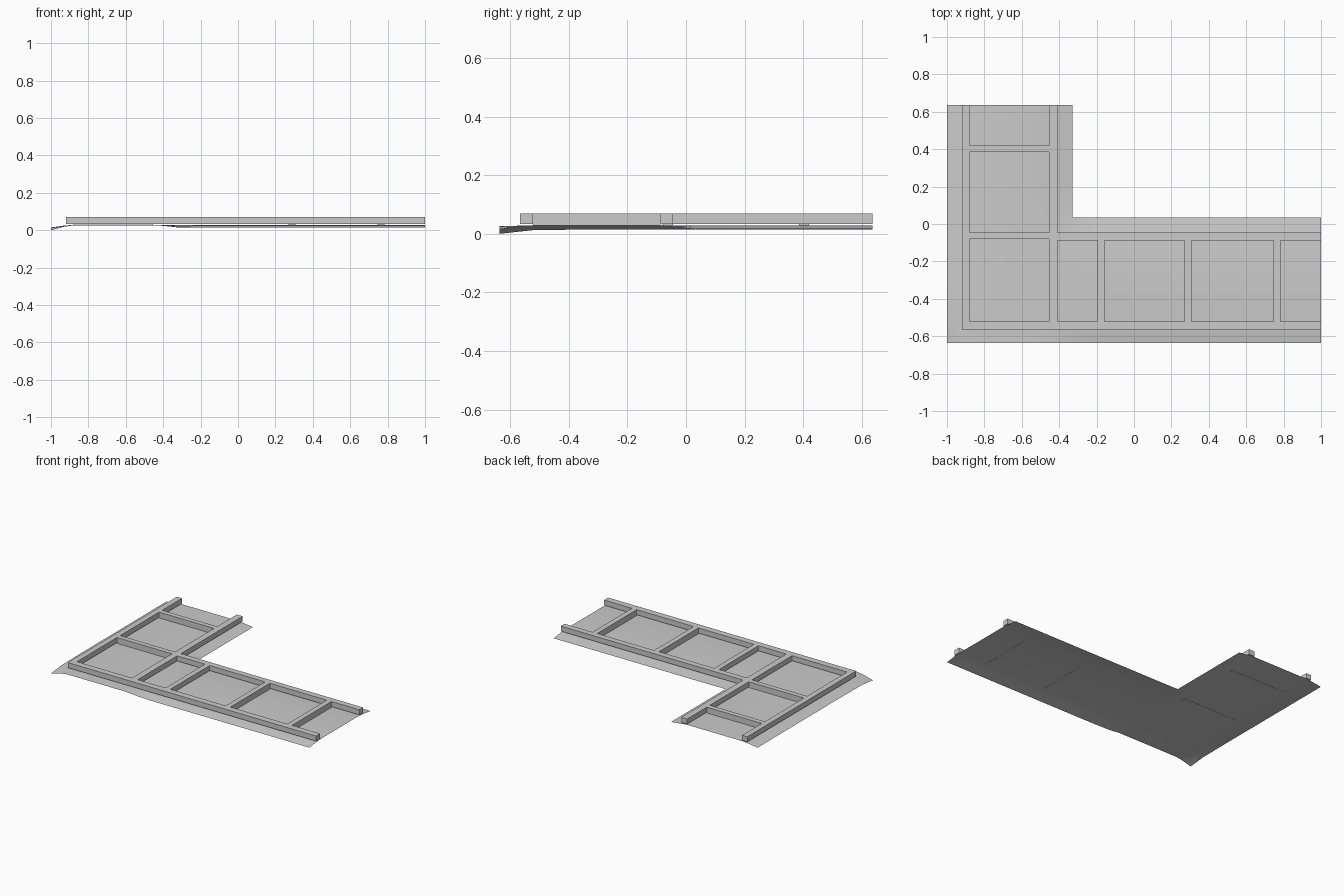
import bpy, bmesh

if "Cube" in bpy.data.objects:
    bpy.data.objects.remove(bpy.data.objects["Cube"])


def lerp_profile(t, pts):
    """Piecewise linear lookup in a list of (position, value)."""
    if t <= pts[0][0]:
        return pts[0][1]
    for (a, va), (b, vb) in zip(pts, pts[1:]):
        if t <= b:
            return va + (vb - va) * (t - a) / (b - a)
    return pts[-1][1]


def make_object(name, bm):
    mesh = bpy.data.meshes.new(name)
    bm.to_mesh(mesh)
    bm.free()
    ob = bpy.data.objects.new(name, mesh)
    bpy.context.collection.objects.link(ob)
    return ob


def bar(name, x0, x1, y0, y1, z0=0.034, z1=0.07):
    bm = bmesh.new()
    bmesh.ops.create_cube(bm, size=1)
    for v in bm.verts:
        v.co = ((x0 + x1) / 2 + v.co.x * (x1 - x0),
                (y0 + y1) / 2 + v.co.y * (y1 - y0),
                (z0 + z1) / 2 + v.co.z * (z1 - z0))
    return make_object(name, bm)


# Thin L-shaped sheet with gently drooping borders
def sheet_height(x, y):
    across_x = lerp_profile(x, [(-1, .014), (-.93, .004), (-.88, 0), (-.45, 0), (-.33, .013)])
    across_y = lerp_profile(y, [(-.637, .014), (-.57, .004), (-.52, 0), (-.09, 0),
                                (-.04, .004), (.035, .014)])
    if x > -.45:  # inner border fades out inside the horizontal arm
        across_x *= lerp_profile(y, [(-.09, 0), (.035, 1)])
    side = lerp_profile(x, [(-.45, 0), (-.33, .8), (-.2, 1)])
    corner = lerp_profile(x, [(-1, .015), (-.88, 0)]) * lerp_profile(y, [(-.637, 1), (-.5, 0)])
    front = .003 * lerp_profile(y, [(-.637, 1), (-.52, 0)])
    return .029 - max(across_x, across_y * side, front) - corner


xs = [-1, -.965, -.93, -.88, -.66, -.45, -.41, -.33, -.2, .1, .4, .7, 1]
ys = [-.637, -.6, -.57, -.52, -.3, -.09, -.04, .035, .2, .4, .637]
bm = bmesh.new()
grid = {}
for i, x in enumerate(xs):
    for j, y in enumerate(ys):
        if x <= -.33 or y <= .035:
            grid[i, j] = bm.verts.new((x, y, sheet_height(x, y)))
for i, j in list(grid):
    quad = [(i, j), (i + 1, j), (i + 1, j + 1), (i, j + 1)]
    if all(k in grid for k in quad):
        bm.faces.new([grid[k] for k in quad])
for f in bm.faces:
    f.smooth = True
make_object("sheet", bm)

# Long rails of the frame
bar("front_rail", -.92, 1, -.567, -.522)
bar("back_rail", -.41, 1, -.087, -.045)
bar("left_rail", -.92, -.88, -.522, .637)
bar("inner_rail", -.455, -.41, -.522, .637)

# Cross bars between the rails; most sit slightly through the sheet
bar("cross_bar_near_corner", -.195, -.158, -.522, -.087)
for n, x in enumerate((.27, .747)):
    bar(f"cross_bar_long_arm_{n + 1}", x, x + .037, -.522, -.087, .028)
for n, y in enumerate((-.08, .385)):
    bar(f"cross_bar_short_arm_{n + 1}", -.88, -.455, y, y + .035, .028)
